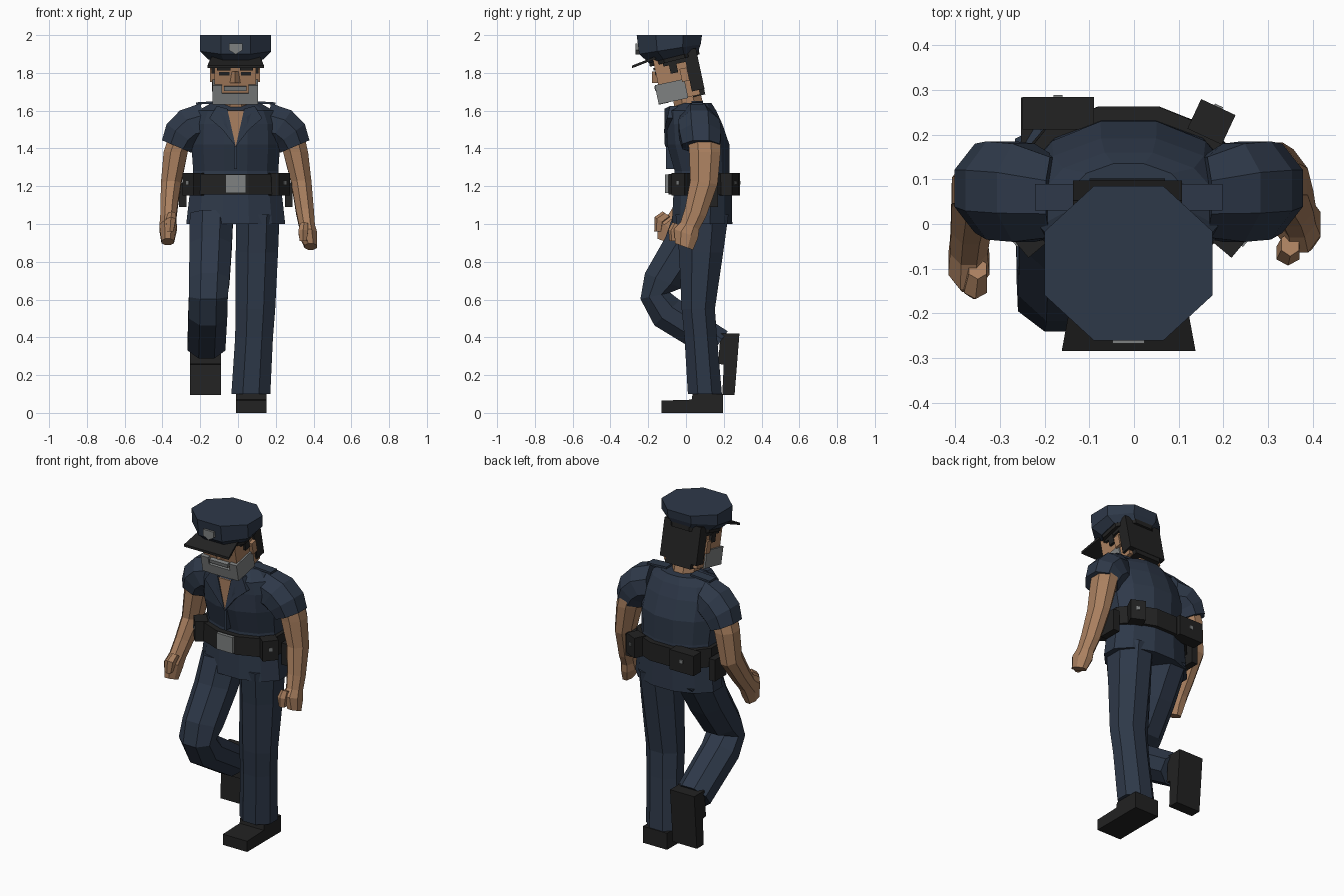
import bpy, bmesh, math
from mathutils import Matrix, Vector, Euler

def material(name, rgb):
    m = bpy.data.materials.new(name)
    m.diffuse_color = (*rgb, 1)
    return m

NAVY = material("navy cloth", (0.027, 0.040, 0.066))
BLACK = material("black leather", (0.016, 0.016, 0.016))
SKIN = material("skin", (0.40, 0.215, 0.115))
GREY = material("grey", (0.21, 0.22, 0.22))
CX = -0.012  # body centre line

def finish(name, bm, mat, matrix=None):
    if matrix:
        bm.transform(matrix)
    bmesh.ops.recalc_face_normals(bm, faces=bm.faces)
    me = bpy.data.meshes.new(name)
    bm.to_mesh(me)
    bm.free()
    me.materials.append(mat)
    ob = bpy.data.objects.new(name, me)
    bpy.context.collection.objects.link(ob)
    return ob

def loft(name, rings, mat, n=8):
    """Rings are (x, y, z, rx, ry, pitch, roll); flat sides face the axes."""
    bm = bmesh.new()
    loops = []
    k = 1 / math.cos(math.pi / n)
    for r in rings:
        x, y, z, rx, ry, pitch, roll = (tuple(r) + (0, 0))[:7]
        rot = Euler((math.radians(pitch), math.radians(roll), 0)).to_matrix()
        loop = []
        for i in range(n):
            a = 2 * math.pi * (i + 0.5) / n
            p = Vector((rx * k * math.cos(a), ry * k * math.sin(a), 0))
            loop.append(bm.verts.new(rot @ p + Vector((x, y, z))))
        loops.append(loop)
    for a, b in zip(loops, loops[1:]):
        for i in range(n):
            j = (i + 1) % n
            bm.faces.new((a[i], a[j], b[j], b[i]))
    bm.faces.new(loops[0])
    bm.faces.new(loops[-1])
    return finish(name, bm, mat)

def box(name, lo, hi, mat, matrix=None):
    bm = bmesh.new()
    bmesh.ops.create_cube(bm, size=1)
    for v in bm.verts:
        v.co = Vector([l + (h - l) * (c + 0.5) for l, h, c in zip(lo, hi, v.co)])
    return finish(name, bm, mat, matrix)

def prism(name, pts, offset, mat, matrix=None):
    """Polygon pushed along an offset vector."""
    bm = bmesh.new()
    a = [bm.verts.new(p) for p in pts]
    b = [bm.verts.new(Vector(p) + Vector(offset)) for p in pts]
    bm.faces.new(a)
    bm.faces.new(b)
    for i in range(len(a)):
        j = (i + 1) % len(a)
        bm.faces.new((a[i], a[j], b[j], b[i]))
    return finish(name, bm, mat, matrix)

# Shirt
loft("shirt", [(CX - x, y, z, rx, ry) for x, y, z, rx, ry in (
    (0, .085, 1.00, .262, .16), (0, .088, 1.15, .245, .155), (0, .085, 1.28, .225, .145),
    (0, .065, 1.42, .235, .165), (0, .045, 1.53, .23, .147), (0, .03, 1.60, .20, .13),
    (0, .055, 1.64, .13, .08))], NAVY, 12)
prism("open_neck", [(CX - .05, -.108, 1.6), (CX + .05, -.108, 1.6), (CX, -.108, 1.41)], (0, .02, 0), SKIN)
box("placket", (CX - .008, -.106, 1.29), (CX + .008, -.06, 1.41), NAVY)

# Sleeves, lapels and shoulder straps
for s, side in ((1, "left"), (-1, "right")):
    loft(side + "_sleeve", [(CX + s * dx, y, z, rx, ry, 0, -s * roll) for dx, y, z, rx, ry, roll in (
        (.17, .06, 1.53, .11, .09, 82), (.235, .07, 1.515, .105, .11, 55),
        (.285, .075, 1.47, .10, .11, 36), (.312, .08, 1.41, .085, .10, 23))], NAVY)
    prism(side + "_lapel", [(CX + s * .045, -.115, 1.61), (CX, -.112, 1.41), (CX + s * .07, -.116, 1.50),
                            (CX + s * .14, -.10, 1.56), (CX + s * .10, -.085, 1.625)], (0, .04, 0), NAVY)
    prism(side + "_shoulder_strap", [(CX + s * .08, .03, 1.64), (CX + s * .21, .03, 1.632),
                                     (CX + s * .21, .09, 1.632), (CX + s * .08, .09, 1.64)], (0, 0, .012), NAVY)

# Arms with hands
loft("left_arm", [(.285, .095, 1.46, .068, .085), (.305, .1, 1.38, .066, .083), (.335, .095, 1.22, .054, .073, -8),
    (.355, .05, 1.06, .047, .06, -22), (.365, .02, .99, .042, .053, -20), (.37, 0, .95, .048, .068, -20),
    (.385, -.01, .88, .033, .05, -20)], SKIN)
loft("right_arm", [(-.30, .075, 1.46, .068, .082), (-.33, .08, 1.38, .064, .08), (-.355, .075, 1.21, .053, .072, -15),
    (-.365, 0, 1.09, .045, .058, -38), (-.37, -.05, 1.02, .042, .053, -38), (-.37, -.09, .98, .046, .07, -35),
    (-.372, -.105, .905, .033, .05, -20)], SKIN)
loft("left_thumb", [(.35, -.045, 1.0, .02, .025, -20), (.345, -.065, .96, .026, .026, -20),
                    (.345, -.065, .91, .018, .02, 0)], SKIN, 6)
loft("right_thumb", [(-.35, -.10, 1.05, .02, .025, -35), (-.355, -.14, 1.02, .026, .028, -30),
                     (-.36, -.145, .96, .018, .02, 0)], SKIN, 6)

# Trousers
loft("standing_leg", [(.105, .085, 1.05, .115, .14), (.10, .08, .85, .112, .117), (.092, .065, .55, .105, .088),
    (.085, .078, .40, .10, .086), (.068, .1, .10, .103, .09)], NAVY)
loft("bent_leg", [(-.14, .08, 1.05, .115, .14, -10), (-.145, -.005, .88, .112, .115, -25),
    (-.152, -.12, .70, .107, .105, -22), (-.157, -.163, .62, .103, .08, 12), (-.16, -.10, .53, .103, .095, 45),
    (-.167, .17, .36, .10, .088, 55)], NAVY)

# Shoes: profile of distance from heel and height above sole
SHOE = ((0, 0), (.325, 0), (.325, .065), (.165, .07), (.16, .1), (0, .1))
prism("standing_shoe", [(-.01, .195 - a, h) for a, h in SHOE], (.162, 0, 0), BLACK)
prism("lifted_shoe", [(-.253, .283 - h - .08 * a, .42 - a) for a, h in SHOE], (.162, 0, 0), BLACK)

# Belt, buckle, pouches and holsters
loft("belt", [(CX, .085, 1.155, .258, .178), (CX, .085, 1.265, .25, .178)], BLACK, 12)
box("buckle", (CX - .055, -.112, 1.165), (CX + .055, -.08, 1.262), GREY)
for name, x, y, w, ang in (("front_left_pouch", .222, -.02, .09, 50), ("front_right_pouch", -.24, -.02, .09, -50),
                           ("back_left_pouch", .175, .232, .085, 155), ("back_right_pouch", -.17, .252, .16, 180)):
    m = Matrix.Translation((x, y, 1.21)) @ Matrix.Rotation(math.radians(ang), 4, 'Z')
    box(name, (-w / 2, -.033, -.06), (w / 2, .04, .06), BLACK, m)
    box(name + "_stud", (-.01, -.037, -.002), (.01, -.03, .018), GREY, m)
for s, side in ((1, "left"), (-1, "right")):
    box(side + "_holster", (CX + s * .28 - .02, .06, 1.09), (CX + s * .28 + .02, .17, 1.22), BLACK)

# Neck and head, the head tilted forward
loft("neck", [(CX, .03, 1.56, .075, .08), (CX, -.005, 1.72, .07, .075)], SKIN)
HEAD = Matrix.Translation((CX - .003, -.03, 1.75)) @ Matrix.Rotation(math.radians(12), 4, 'X')
box("head", (-.11, -.117, -.085), (.11, .09, .16), SKIN, HEAD)
box("back_hair", (-.122, .05, -.06), (.122, .118, .16), BLACK, HEAD)
box("nape_hair", (-.085, .05, -.09), (.085, .116, -.05), BLACK, HEAD)
box("top_hair", (-.122, -.07, .10), (.122, .09, .165), BLACK, HEAD)
prism("nose", [(-.03, -.115, .02), (.03, -.115, .02), (0, -.148, .028), (0, -.12, .09)][:3], (0, .012, .06), SKIN, HEAD)
box("moustache", (-.06, -.14, -.016), (.06, -.11, .006), GREY, HEAD)
box("chin_beard", (-.075, -.136, -.092), (.075, -.08, -.032), GREY, HEAD)
for s, side in ((1, "left"), (-1, "right")):
    def pair(name, x0, x1, y0, y1, z0, z1, mat):
        xs = sorted((s * x0, s * x1))
        box(side + "_" + name, (xs[0], y0, z0), (xs[1], y1, z1), mat, HEAD)
    pair("eye", .03, .085, -.121, -.112, .062, .082, BLACK)
    pair("brow", .025, .095, -.125, -.112, .09, .104, BLACK)
    pair("sideburn", .10, .124, -.04, .0, .055, .11, BLACK)
    pair("ear", .10, .132, .01, .05, .0, .07, SKIN)
    pair("beard", .07, .12, -.136, .024, -.09, .013, GREY)

# Cap
loft("cap", [(CX, -.065, 1.885, .145, .135, 14), (CX, -.085, 1.925, .188, .165, 9),
             (CX, -.088, 2.0, .188, .173)], NAVY)
loft("cap_band", [(CX, -.06, 1.865, .138, .135, 14), (CX, -.065, 1.90, .142, .137, 14)], BLACK)
prism("cap_visor", [(CX - .125, -.15, 1.878), (CX + .125, -.15, 1.878), (CX + .15, -.285, 1.825),
                    (CX - .15, -.285, 1.825)], (0, 0, .014), BLACK)
prism("cap_badge", [(CX + x, -.268, z) for x, z in ((-.036, 1.955), (.036, 1.955), (.036, 1.92), (0, 1.898),
                    (-.036, 1.92))], (0, .03, 0), GREY)
